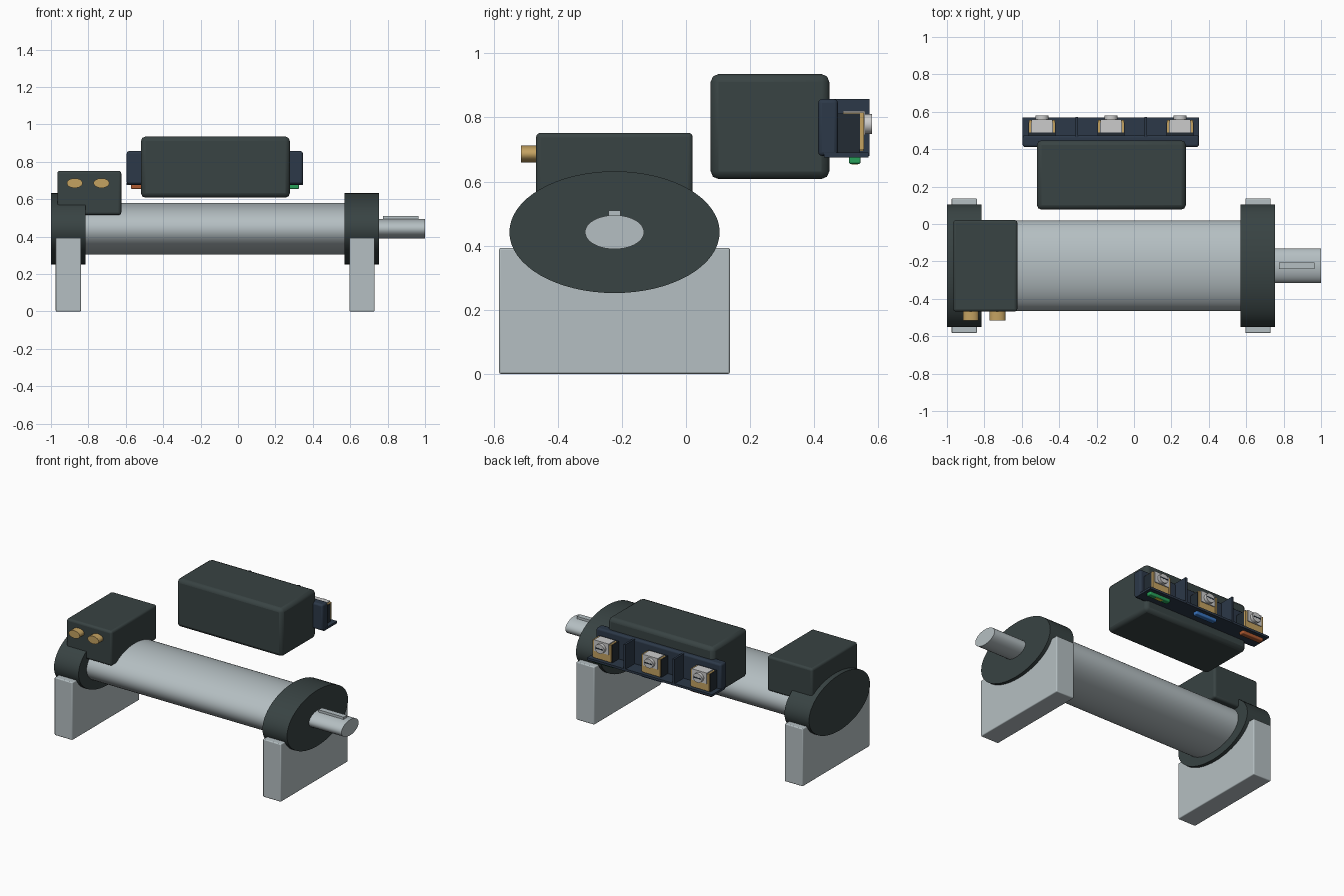
import bpy, bmesh
from math import radians, pi
from mathutils import Matrix, Vector

if "Cube" in bpy.data.objects:
    bpy.data.objects.remove(bpy.data.objects["Cube"])


def material(name, r, g, b):
    m = bpy.data.materials.new(name)
    m.diffuse_color = (r, g, b, 1)
    m.use_nodes = True
    m.node_tree.nodes["Principled BSDF"].inputs["Base Color"].default_value = m.diffuse_color
    return m


DARK = material("dark_paint", 0.04, 0.056, 0.056)
METAL = material("light_metal", 0.46, 0.52, 0.54)
NAVY = material("navy_plastic", 0.025, 0.04, 0.065)
BLACK = material("black_plastic", 0.016, 0.024, 0.034)
BRASS = material("brass", 0.55, 0.36, 0.12)
SILVER = material("silver", 0.62, 0.62, 0.6)
GREEN = material("green", 0.02, 0.35, 0.1)
YELLOW = material("yellow", 0.8, 0.65, 0.05)
BLUE = material("blue", 0.04, 0.17, 0.5)
ORANGE = material("orange", 0.42, 0.1, 0.03)


def finish(bm, name, mat, bevel=0, segments=3):
    me = bpy.data.meshes.new(name)
    bm.to_mesh(me)
    bm.free()
    me.materials.append(mat)
    ob = bpy.data.objects.new(name, me)
    bpy.context.collection.objects.link(ob)
    bpy.ops.object.select_all(action='DESELECT')
    ob.select_set(True)
    bpy.context.view_layer.objects.active = ob
    bpy.ops.object.shade_smooth_by_angle(angle=radians(35))
    if bevel:
        mod = ob.modifiers.new("Bevel", 'BEVEL')
        mod.width = bevel
        mod.segments = segments
    return ob


def box(name, x, y, z, mat, bevel=0, segments=3):
    """Box from (min, max) ranges on each axis."""
    bm = bmesh.new()
    centre = Vector([sum(r) / 2 for r in (x, y, z)])
    size = [r[1] - r[0] for r in (x, y, z)]
    bmesh.ops.create_cube(bm, size=1, matrix=Matrix.Translation(centre) @ Matrix.Diagonal((*size, 1)))
    return finish(bm, name, mat, bevel, segments)


def cylinder(name, axis, span, centre, radii, mat, sides=64):
    """Elliptical cylinder along x or y; centre and radii are for the other two axes."""
    bm = bmesh.new()
    mid, length = sum(span) / 2, span[1] - span[0]
    if axis == 'X':
        rot, loc = Matrix.Rotation(pi / 2, 4, 'Y'), (mid, *centre)
        size = (length, *radii, 1)
    else:
        rot, loc = Matrix.Rotation(pi / 2, 4, 'X'), (centre[0], mid, centre[1])
        size = (radii[0], length, radii[1], 1)
    bmesh.ops.create_cone(bm, cap_ends=True, segments=sides, radius1=1, radius2=1, depth=1,
                          matrix=Matrix.Translation(loc) @ Matrix.Diagonal(size) @ rot)
    return finish(bm, name, mat)


# Motor body, end caps, feet and keyed shaft
AX = (-0.223, 0.442)
cylinder("motor_body", 'X', (-0.95, 0.65), AX, (0.241, 0.138), METAL)
for side, x0 in (("rear", -1.0), ("front", 0.57)):
    cylinder(side + "_end_cap", 'X', (x0, x0 + 0.185), AX, (0.328, 0.19), DARK)
    box(side + "_foot", (x0 + 0.025, x0 + 0.161), (-0.583, 0.137), (0, 0.393), METAL, 0.006)
cylinder("shaft", 'X', (0.7, 1.0), AX, (0.092, 0.053), METAL, 48)
box("shaft_key", (0.775, 0.965), (-0.241, -0.205), (0.47, 0.51), METAL)

# Cable box with two glands
box("cable_box", (-0.966, -0.624), (-0.468, 0.021), (0.516, 0.752), DARK, 0.014)
for i, x in enumerate((-0.873, -0.73)):
    cylinder(f"cable_gland_{i}", 'Y', (-0.515, -0.44), (x, 0.686), (0.042, 0.026), BRASS, 32)

# Separate controller housing
box("controller_housing", (-0.519, 0.277), (0.077, 0.447), (0.608, 0.935), DARK, 0.024, 2)

# Terminal strip: back wall, floor and dividers
box("strip_wall", (-0.595, 0.347), (0.412, 0.474), (0.68, 0.857), NAVY, 0.012)
box("strip_floor", (-0.595, 0.347), (0.43, 0.57), (0.675, 0.69), NAVY)
for i, x in enumerate((-0.307, 0.062)):
    box(f"strip_divider_{i}", (x - 0.007, x + 0.007), (0.45, 0.572), (0.68, 0.857), NAVY)

# Terminals with clamp plates, slotted screws and coloured markers
for i, (x, tag) in enumerate(((-0.492, ORANGE), (-0.123, BLUE), (0.246, GREEN))):
    def wide(w, c=x):
        return (c - w, c + w)
    box(f"terminal_block_{i}", wide(0.072), (0.46, 0.543), (0.688, 0.812), BLACK)
    box(f"terminal_plate_{i}", wide(0.064), (0.54, 0.553), (0.695, 0.81), BRASS)
    for s in (-1, 1):
        box(f"terminal_cheek_{i}_{s}", wide(0.006, x + s * 0.064), (0.49, 0.556), (0.7, 0.815), BRASS)
    box(f"clamp_top_{i}", wide(0.056), (0.49, 0.556), (0.81, 0.82), SILVER)
    box(f"clamp_front_{i}", wide(0.054), (0.55, 0.559), (0.745, 0.82), SILVER)
    cylinder(f"screw_head_{i}", 'Y', (0.552, 0.58), (x, 0.779), (0.034, 0.031), SILVER, 32)
    box(f"screw_slot_{i}", wide(0.028), (0.575, 0.581), (0.775, 0.783), BLACK)
    box(f"marker_{i}", wide(0.08), (0.508, 0.545), (0.655, 0.68), tag, 0.006)
box("earth_stripe", (0.221, 0.271), (0.516, 0.537), (0.6535, 0.66), YELLOW)
